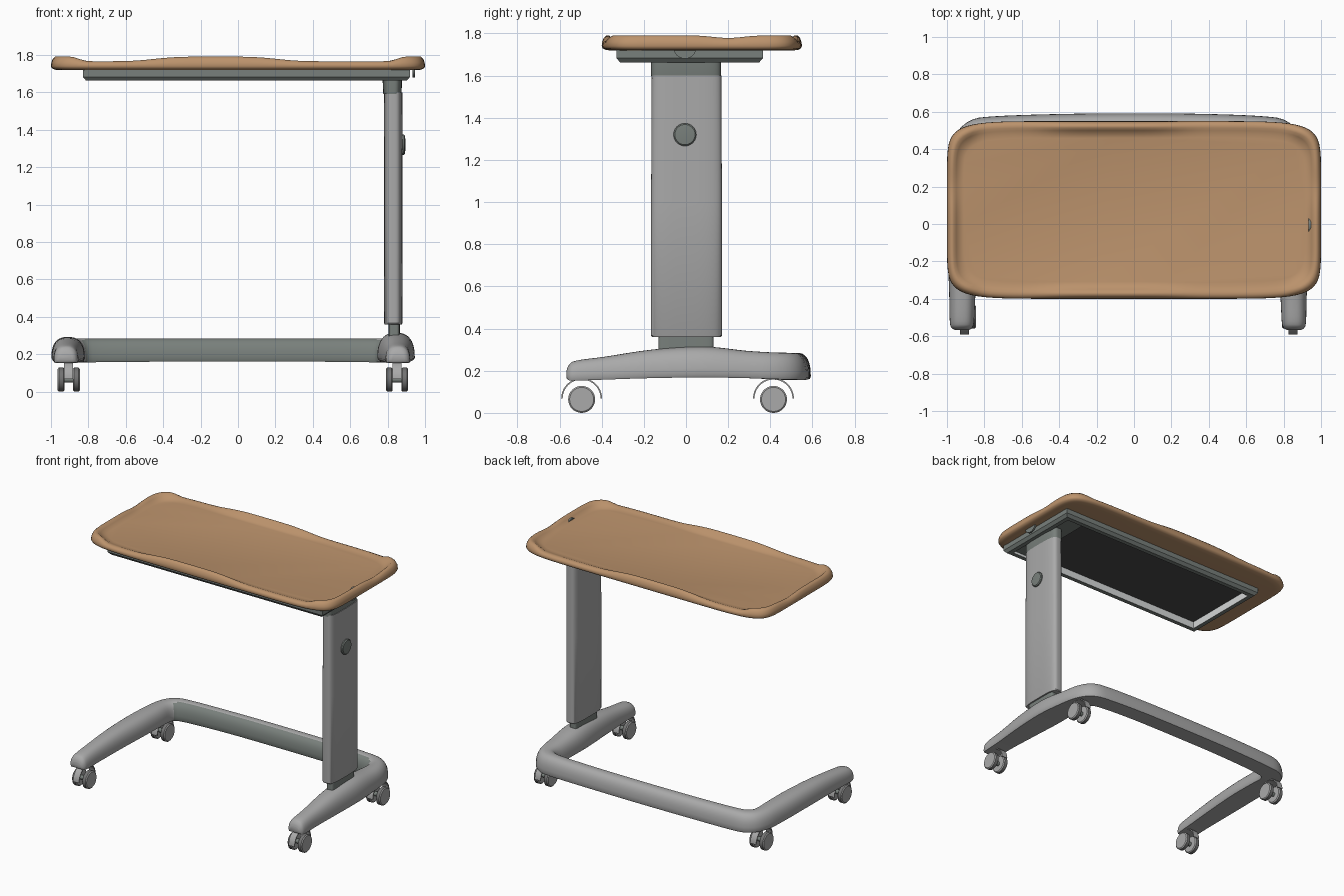
import bpy, bmesh, math
from mathutils import Vector

if "Cube" in bpy.data.objects:
    bpy.data.objects.remove(bpy.data.objects["Cube"])


def material(name, rgb):
    m = bpy.data.materials.new(name)
    m.diffuse_color = (*rgb, 1)
    m.use_nodes = True
    m.node_tree.nodes["Principled BSDF"].inputs["Base Color"].default_value = m.diffuse_color
    return m


TAN = material("tan laminate", (0.50, 0.29, 0.15))
GREY = material("satin grey", (0.40, 0.40, 0.40))
TRIM = material("green grey trim", (0.19, 0.215, 0.20))
DARK = material("dark panel", (0.07, 0.07, 0.07))
LIGHT = material("pale lining", (0.68, 0.70, 0.70))
TREAD = material("tyre grey", (0.17, 0.17, 0.17))


def finish(name, bm, mats, rule=None, angle=35):
    """Turn a bmesh into a smooth shaded object, colouring faces by a rule."""
    bmesh.ops.recalc_face_normals(bm, faces=bm.faces)
    bm.normal_update()
    if rule:
        for f in bm.faces:
            f.material_index = rule(f)
    me = bpy.data.meshes.new(name)
    bm.to_mesh(me)
    bm.free()
    for m in mats:
        me.materials.append(m)
    ob = bpy.data.objects.new(name, me)
    bpy.context.collection.objects.link(ob)
    bpy.ops.object.select_all(action='DESELECT')
    ob.select_set(True)
    bpy.context.view_layer.objects.active = ob
    bpy.ops.object.shade_smooth_by_angle(angle=math.radians(angle))
    return ob


def loft(name, rings, mats, rule=None, closed=False, angle=35):
    """Skin a list of equal point rings; cap the ends unless closed."""
    bm = bmesh.new()
    vs = [[bm.verts.new(p) for p in r] for r in rings]
    n = len(rings[0])
    pairs = list(zip(vs, vs[1:])) + ([(vs[-1], vs[0])] if closed else [])
    for a, b in pairs:
        for i in range(n):
            j = (i + 1) % n
            bm.faces.new((a[i], a[j], b[j], b[i]))
    if not closed:
        bm.faces.new(vs[0])
        bm.faces.new(vs[-1])
    return finish(name, bm, mats, rule, angle)


def squircle(cx, cy, a, b, n, count=160):
    """Evenly sampled superellipse outline."""
    pts, q = [], count // 4
    for s in range(4):
        for k in range(q):
            t = 2 * k / q - 1
            u, v = [(1, t), (-t, 1), (-1, -t), (t, -1)][s]
            d = (abs(u) ** n + abs(v) ** n) ** (1 / n)
            pts.append((cx + a * u / d, cy + b * v / d))
    return pts


def prism(name, cx, cy, levels, n, mats, count=64, rule=None):
    """Stack of squircle levels (half x, half y, z)."""
    return loft(name, [[(x, y, z) for x, y in squircle(cx, cy, a, b, n, count)]
                       for a, b, z in levels], mats, rule)


def disc(name, centre, profile, mats, rule=None, squash=1.0, sides=32):
    """Turned part about the x axis; profile holds (x offset, radius)."""
    cx, cy, cz = centre
    rings = [[(cx + dx, cy + r * math.cos(2 * math.pi * i / sides),
               cz + squash * r * math.sin(2 * math.pi * i / sides))
              for i in range(sides)] for dx, r in profile]
    return loft(name, rings, mats, rule)


# Tabletop: rounded slab with a raised rim that swells mid-side and at the ends
def swell(x, y):
    mid = math.exp(-((x + 0.12) / 0.36) ** 4)
    t = min(1, max(0, (abs(x) - 0.80) / 0.1))
    end = t * t * (3 - 2 * t) * (1 - 0.5 * math.exp(-((y - 0.2) / 0.1) ** 2))
    return max(mid, end)


rings = []
for inset, z, k in [(0.05, 1.719, 0), (0.02, 1.721, 0), (0.005, 1.729, 0), (0, 1.740, 0),
                    (0.002, 1.752, 0.3), (0.010, 1.761, 0.75), (0.022, 1.766, 1),
                    (0.036, 1.765, 1), (0.05, 1.760, 0.6), (0.07, 1.755, 0.15), (0.09, 1.754, 0)]:
    rings.append([(x, y, z + 0.025 * k * swell(x, y))
                  for x, y in squircle(0, 0.075, 1 - inset, 0.475 - inset, 8.5)])
loft("tabletop", rings, [TAN], angle=50)

# Open frame under the top, with pale inner faces and a dark panel
def rect(inset, z):
    x0, x1, y0, y1 = -0.83 + inset, 0.92 - inset, -0.33 + inset, 0.365 - inset
    return [(x0, y0, z), (x1, y0, z), (x1, y1, z), (x0, y1, z)]


def inner_rule(f):
    c = f.calc_center_median()
    inward = f.normal.dot(Vector((0.045, 0.0175, 1.69)) - c) > 0.1
    return 1 if inward and abs(f.normal.z) < 0.3 else 0


loft("under_frame", [rect(0, 1.721), rect(0, 1.683), rect(0.018, 1.662),
                     rect(0.05, 1.662), rect(0.055, 1.721)],
     [TRIM, LIGHT], inner_rule, closed=True, angle=25)
loft("under_panel", [rect(0.05, 1.711), rect(0.05, 1.718)], [DARK])
prism("mount_plate", 0.81, 0.0, [(0.09, 0.3, 1.68), (0.09, 0.3, 1.715)], 20, [TRIM])

# Height lever poking through the right end of the top
disc("height_lever", (0.94, -0.005, 1.727), [(-0.006, 0.052), (0.006, 0.052)],
     [TRIM], squash=0.9)

# Column: bowed hollow-section look, with trim collar, neck and button
prism("column", 0.83, 0.0025, [(0.046, 0.163, 0.36), (0.049, 0.168, 0.366),
                               (0.050, 0.168, 1.0), (0.049, 0.165, 1.60)], 3.6, [GREY])
prism("column_collar", 0.825, 0.0, [(0.0475, 0.164, 1.59), (0.05, 0.165, 1.60),
                                    (0.052, 0.165, 1.69)], 3.6, [TRIM])
prism("column_neck", 0.835, 0.0, [(0.03, 0.13, 0.26), (0.03, 0.13, 0.37)], 6, [TRIM])
disc("column_button", (0.875, -0.005, 1.32),
     [(0, 0.054), (0.012, 0.054), (0.018, 0.048), (0.020, 0.025)], [TRIM])

# Base: domed section swept along a U path of (x, y, half width, top z, bottom z)
left = [(-0.92, -0.567, 0.036, 0.200, 0.165), (-0.92, -0.555, 0.055, 0.228, 0.155),
        (-0.92, -0.52, 0.065, 0.248, 0.153), (-0.918, -0.38, 0.070, 0.266, 0.158),
        (-0.915, -0.16, 0.080, 0.285, 0.165), (-0.91, 0.08, 0.088, 0.292, 0.168),
        (-0.905, 0.28, 0.086, 0.290, 0.165), (-0.895, 0.41, 0.078, 0.286, 0.160),
        (-0.85, 0.482, 0.075, 0.285, 0.157), (-0.74, 0.508, 0.068, 0.285, 0.157),
        (-0.40, 0.522, 0.066, 0.285, 0.160)]
right = []
for x, y, w, zt, zb in reversed(left):
    hub = math.exp(-(y / 0.22) ** 2)          # swelling that carries the column
    shift = 0.065 * min(1, max(0, (-x - 0.4) / 0.4))
    right.append((-x - shift, y, w + 0.014 * hub, zt + 0.026 * hub, zb))
stations = [Vector(p) for p in left + [(0, 0.526, 0.066, 0.285, 0.160)] + right]


def catmull(pts, steps):
    ext = [pts[0]] + pts + [pts[-1]]
    out = []
    for a, b, c, d in zip(ext, ext[1:], ext[2:], ext[3:]):
        for k in range(steps):
            t = k / steps
            out.append(0.5 * (2 * b + (c - a) * t + (2 * a - 5 * b + 4 * c - d) * t * t
                              + (3 * b - a - 3 * c + d) * t ** 3))
    return out + [pts[-1]]


def power(v, e):
    return math.copysign(abs(v) ** e, v)


path = catmull(stations, 4)
rings = []
for i, s in enumerate(path):
    a, b = path[max(i - 1, 0)], path[min(i + 1, len(path) - 1)]
    tx, ty = b[0] - a[0], b[1] - a[1]
    l = math.hypot(tx, ty)
    nx, ny = -ty / l, tx / l
    w, zt, zb = s[2], s[3], s[4]
    ring = []
    for k in range(21):
        ang = math.pi * k / 20
        c = w * power(math.cos(ang), 0.8)
        ring.append((s[0] + nx * c, s[1] + ny * c,
                     zb + 0.012 + (zt - zb - 0.012) * power(math.sin(ang), 0.8)))
    for k in (-0.92, 0.92):                    # soft lower edge, flat underside
        ring.append((s[0] + nx * w * k, s[1] + ny * w * k, zb))
    rings.append(ring)


def crossbar_rule(f):
    c = f.calc_center_median()
    return 1 if -0.84 < c.x < 0.77 and c.y > 0.4 and f.normal.y < -0.45 else 0


loft("base_frame", rings, [GREY, TRIM], crossbar_rule, angle=50)

# Twin-wheel casters with thin arched hoods
def caster(tag, cx, cy):
    R = 0.064
    side = lambda f: 0 if abs(f.normal.x) > 0.5 else 1
    for s, label in ((-1, "left"), (1, "right")):
        disc(f"wheel_{tag}_{label}", (cx + s * 0.041, cy, R),
             [(-0.018, 0.04), (-0.018, 0.057), (-0.012, R), (0.012, R),
              (0.018, 0.057), (0.018, 0.04)], [GREY, TREAD], side)
    disc(f"axle_{tag}", (cx, cy, R), [(-0.03, 0.016), (0.03, 0.016)], [TRIM], sides=16)
    arch = []
    for k in range(21):
        a = math.pi * k / 20
        u, v = math.cos(a), math.sin(a)
        arch.append([(cx + dx, cy + r * u, 0.068 + r * v) for dx, r in
                     ((-0.024, 0.090), (0.024, 0.090), (0.024, 0.097), (-0.024, 0.097))])
    loft(f"hood_{tag}", arch, [GREY])


for sx, cx in (("left", -0.905), ("right", 0.85)):
    for sy, cy in (("front", -0.495), ("back", 0.415)):
        caster(f"{sy}_{sx}", cx, cy)
